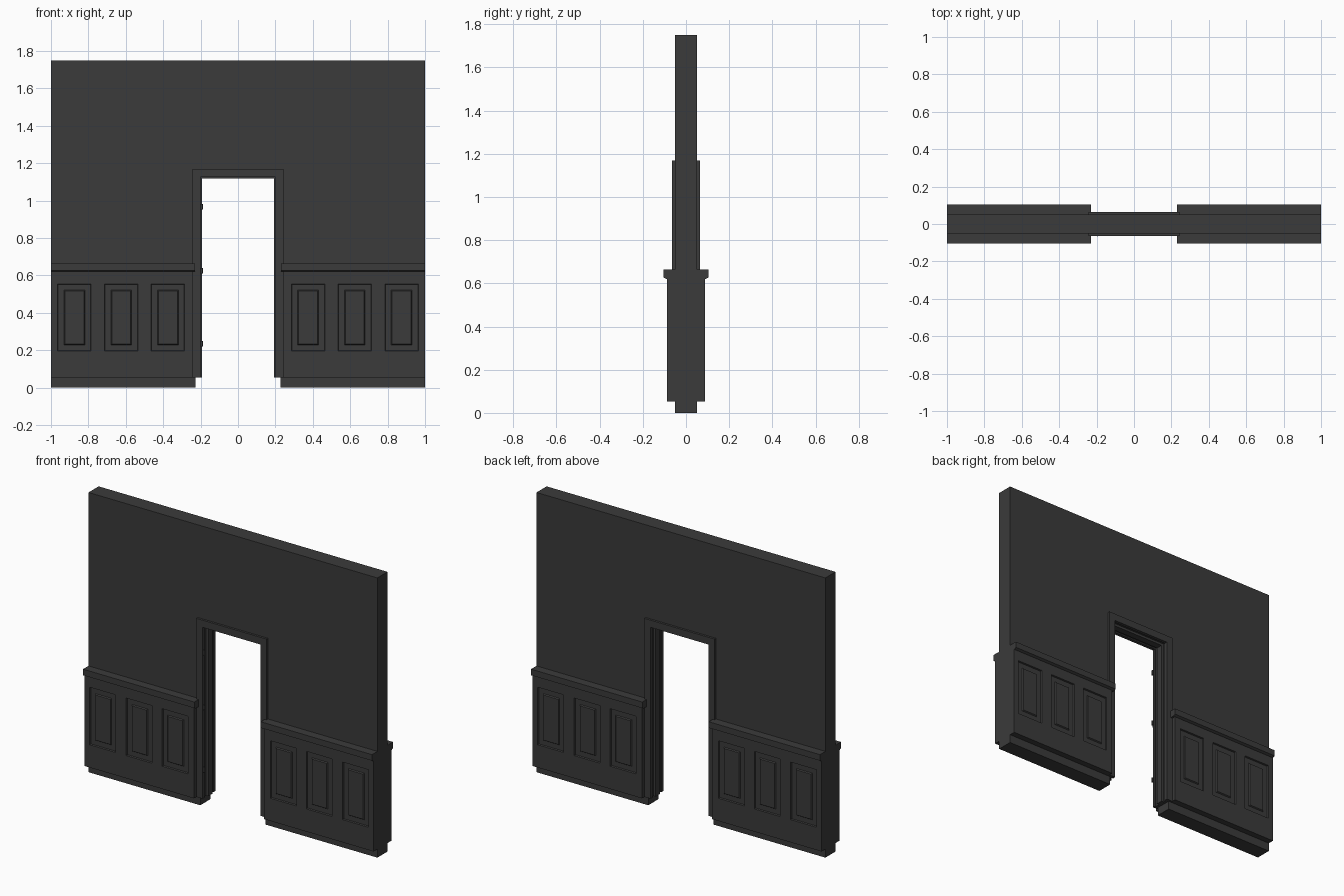
import bpy
import bmesh

cube = bpy.data.objects.get("Cube")
if cube:
    bpy.data.objects.remove(cube, do_unlink=True)

paint = bpy.data.materials.new("charcoal_paint")
paint.use_nodes = True
colour = (0.043, 0.043, 0.043, 1)
paint.diffuse_color = colour
paint.node_tree.nodes["Principled BSDF"].inputs["Base Color"].default_value = colour


def make_object(name, bm, mirror=(False, False)):
    """Turn a bmesh into an object, optionally mirrored in x and y."""
    bmesh.ops.recalc_face_normals(bm, faces=bm.faces)
    mesh = bpy.data.meshes.new(name)
    bm.to_mesh(mesh)
    bm.free()
    mesh.materials.append(paint)
    obj = bpy.data.objects.new(name, mesh)
    bpy.context.collection.objects.link(obj)
    if any(mirror):
        mod = obj.modifiers.new("mirror", "MIRROR")
        mod.use_axis = (mirror[0], mirror[1], False)
        mod.use_mirror_merge = False
    return obj


def prism(name, points, axis, start, end, mirror=(False, False)):
    """Extrude a flat outline along x or y."""
    bm = bmesh.new()
    verts = [bm.verts.new((start, a, b) if axis == "x" else (a, start, b))
             for a, b in points]
    face = bm.faces.new(verts)
    result = bmesh.ops.extrude_face_region(bm, geom=[face])
    moved = [g for g in result["geom"] if isinstance(g, bmesh.types.BMVert)]
    step = end - start
    bmesh.ops.translate(bm, verts=moved,
                        vec=(step, 0, 0) if axis == "x" else (0, step, 0))
    return make_object(name, bm, mirror)


def arch(name, inner, outer, y0, y1, base, mirror_y=False):
    """Upside-down U around the doorway; inner and outer are (half width, top)."""
    (iw, it), (ow, ot) = inner, outer
    points = [(-ow, base), (-iw, base), (-iw, it), (iw, it),
              (iw, base), (ow, base), (ow, ot), (-ow, ot)]
    return prism(name, points, "y", y0, y1, (False, mirror_y))


BASE = 0.053

# Wall and the door frame
arch("wall", (0.226, 1.145), (1, 1.75), -0.05, 0.05, 0)
arch("door_casing", (0.2, 1.125), (0.243, 1.17), -0.064, -0.044, BASE, True)
arch("door_lining", (0.208, 1.133), (0.23, 1.15), -0.045, 0.045, BASE)
arch("door_stop", (0.193, 1.118), (0.209, 1.134), -0.018, 0.024, BASE)

# Wainscot: a cut-up front sheet with sunken, raised-field panels
xs = [0.243, 0.285, 0.465, 0.535, 0.713, 0.785, 0.965, 1]
zs = [BASE, 0.195, 0.555, 0.625]
bm = bmesh.new()
grid = [[bm.verts.new((x, -0.088, z)) for x in xs] for z in zs]
panels = []
for row in range(len(zs) - 1):
    for col in range(len(xs) - 1):
        face = bm.faces.new((grid[row][col], grid[row][col + 1],
                             grid[row + 1][col + 1], grid[row + 1][col]))
        if row == 1 and col % 2 == 1:
            panels.append(face)
bm.normal_update()
border = [e for e in bm.edges if e.is_boundary]
result = bmesh.ops.extrude_edge_only(bm, edges=border)
for item in result["geom"]:
    if isinstance(item, bmesh.types.BMVert):
        item.co.y = -0.045
for width, depth in ((0.003, -0.009), (0.031, 0), (0.005, 0.007)):
    bmesh.ops.inset_individual(bm, faces=panels, thickness=width, depth=depth,
                               use_even_offset=True)
make_object("wainscot", bm, (True, True))

# Chair rail with a softened lower edge
rail = [(-0.045, 0.62), (-0.09, 0.62), (-0.104, 0.627),
        (-0.104, 0.665), (-0.045, 0.665)]
prism("chair_rail", rail, "x", 0.23, 1, (True, True))

# Hinge knuckles on the right jamb
for i, z in enumerate((0.235, 0.625, 0.968)):
    bpy.ops.mesh.primitive_cylinder_add(vertices=12, radius=0.006, depth=0.03,
                                        location=(-0.194, -0.06, z))
    hinge = bpy.context.object
    hinge.name = f"hinge_{i + 1}"
    hinge.data.materials.append(paint)
    bpy.ops.object.shade_smooth_by_angle()
